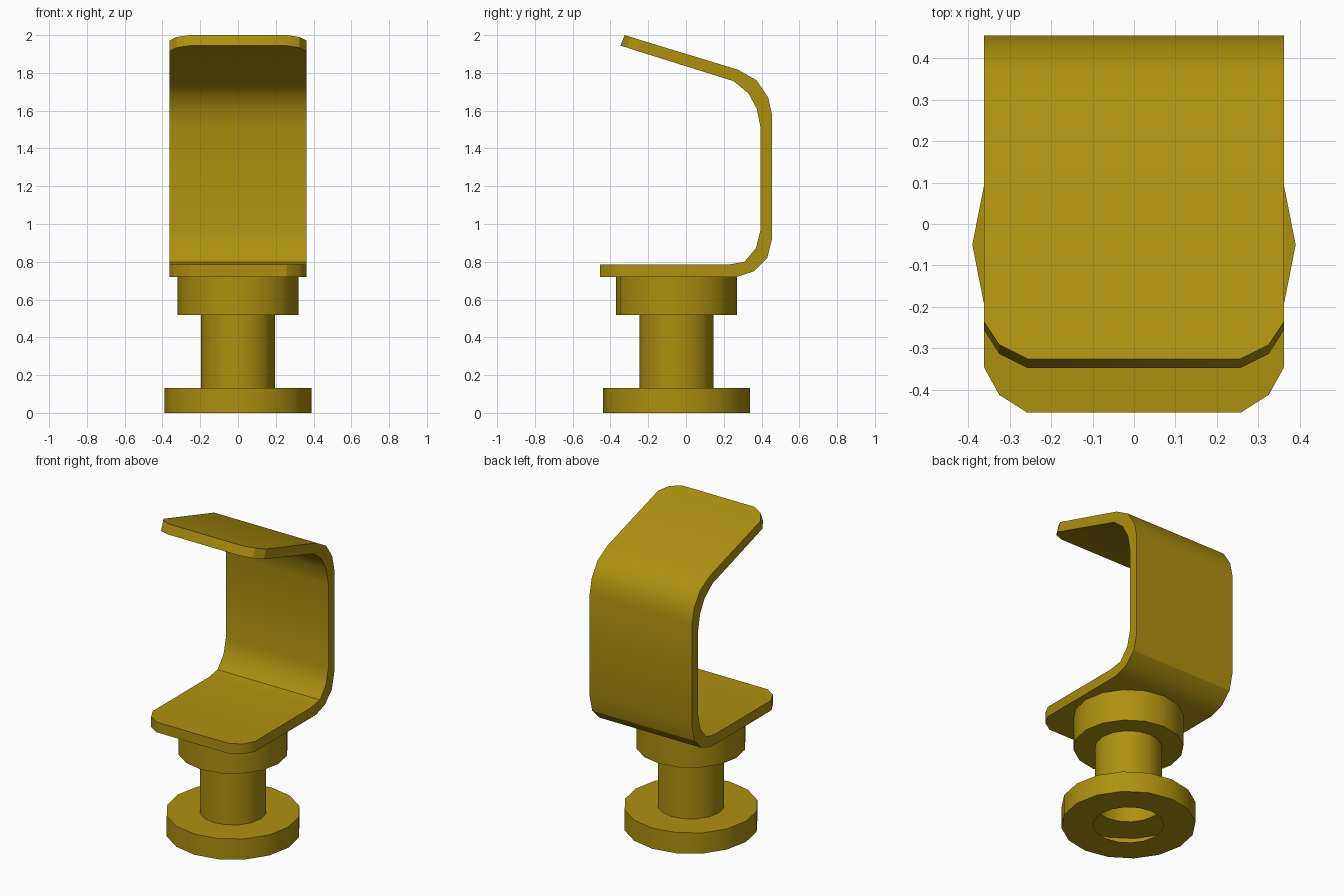
import bpy
import math

cube = bpy.data.objects.get("Cube")
if cube:
    bpy.data.objects.remove(cube, do_unlink=True)

# Single brass-gold material
GOLD = (0.42, 0.28, 0.005, 1.0)
gold = bpy.data.materials.new("brass gold")
gold.use_nodes = True
gold.diffuse_color = GOLD
gold.node_tree.nodes["Principled BSDF"].inputs["Base Color"].default_value = GOLD


def make_object(name, verts, faces):
    mesh = bpy.data.meshes.new(name)
    mesh.from_pydata(verts, [], faces)
    mesh.materials.append(gold)
    obj = bpy.data.objects.new(name, mesh)
    bpy.context.collection.objects.link(obj)
    bpy.ops.object.select_all(action='DESELECT')
    obj.select_set(True)
    bpy.context.view_layer.objects.active = obj
    bpy.ops.object.shade_smooth_by_angle(angle=math.radians(30))
    return obj


def lathe(name, profile, centre_y, sides=16):
    """Turn an open (radius, z) profile, listed bottom to top, around z."""
    verts, faces = [], []
    for r, z in profile:
        for i in range(sides):
            a = 2 * math.pi * i / sides
            verts.append((r * math.cos(a), centre_y + r * math.sin(a), z))
    for k in range(len(profile) - 1):
        for i in range(sides):
            j = (i + 1) % sides
            faces.append((k * sides + i, k * sides + j,
                          (k + 1) * sides + j, (k + 1) * sides + i))
    return make_object(name, verts, faces)


def bent_strip(name, stations):
    """Sweep a rectangular section through (outer, inner, half width) stations."""
    verts, faces = [], []
    for (oy, oz), (iy, iz), w in stations:
        verts += [(-w, oy, oz), (w, oy, oz), (w, iy, iz), (-w, iy, iz)]
    for k in range(len(stations) - 1):
        a, b = 4 * k, 4 * k + 4
        for i in range(4):
            j = (i + 1) % 4
            faces.append((a + i, b + i, b + j, a + j))
    last = 4 * (len(stations) - 1)
    faces += [(0, 1, 2, 3), (last + 3, last + 2, last + 1, last)]
    return make_object(name, verts, faces)


# Hollow turned pedestal: foot flange, neck and collar, open underneath
lathe("pedestal", [(0.205, 0.0), (0.39, 0.0), (0.39, 0.132), (0.195, 0.132),
                   (0.195, 0.517), (0.32, 0.517), (0.32, 0.722)], -0.05)

# Bent bracket with rounded free corners
W = 0.362
bent_strip("bracket", [
    ((-0.455, 0.72), (-0.455, 0.785), 0.257),
    ((-0.412, 0.72), (-0.412, 0.785), 0.325),
    ((-0.345, 0.72), (-0.345, 0.785), W),
    ((0.27, 0.72), (0.225, 0.785), W),
    ((0.36, 0.75), (0.31, 0.80), W),
    ((0.43, 0.82), (0.37, 0.872), W),
    ((0.455, 0.92), (0.395, 0.97), W),
    ((0.455, 1.58), (0.395, 1.51), W),
    ((0.435, 1.67), (0.375, 1.61), W),
    ((0.375, 1.76), (0.33, 1.693), W),
    ((0.275, 1.817), (0.25, 1.757), W),
    ((-0.235, 1.972), (-0.255, 1.915), W),
    ((-0.291, 1.99), (-0.313, 1.934), 0.325),
    ((-0.325, 2.0), (-0.347, 1.944), 0.257),
])
